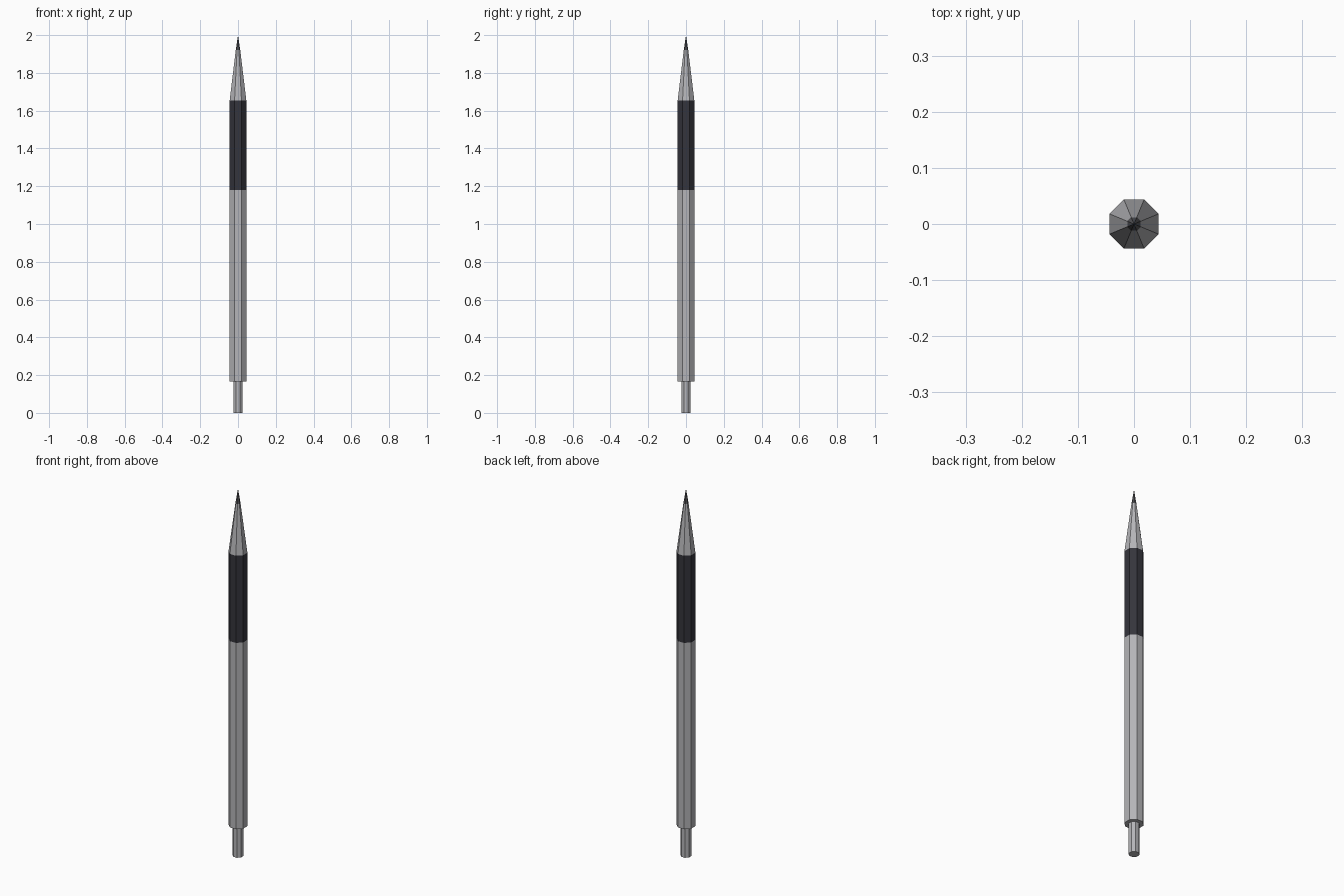
import bpy, bmesh, math
from mathutils import Vector

if "Cube" in bpy.data.objects:
    bpy.data.objects.remove(bpy.data.objects["Cube"])

SIDES = 8


def material(name, rgb):
    m = bpy.data.materials.new(name)
    m.diffuse_color = (*rgb, 1)
    m.use_nodes = True
    m.node_tree.nodes["Principled BSDF"].inputs["Base Color"].default_value = m.diffuse_color
    return m


def turned(name, profile, mat=None, cap_bottom=False):
    """Flat-sided octagonal part from (flat-to-centre radius, z) pairs."""
    bm = bmesh.new()
    rings = []
    for apothem, z in profile:
        if apothem == 0:
            rings.append([bm.verts.new((0, 0, z))])
            continue
        r = apothem / math.cos(math.pi / SIDES)
        angles = [(i + 0.5) * 2 * math.pi / SIDES for i in range(SIDES)]
        rings.append([bm.verts.new((r * math.cos(a), r * math.sin(a), z)) for a in angles])
    for low, high in zip(rings, rings[1:]):
        for i in range(SIDES):
            j = (i + 1) % SIDES
            if len(high) == 1:
                bm.faces.new((low[i], low[j], high[0]))
            else:
                bm.faces.new((low[i], low[j], high[j], high[i]))
    if cap_bottom:
        bm.faces.new(rings[0][::-1])
    mesh = bpy.data.meshes.new(name)
    bm.to_mesh(mesh)
    bm.free()
    obj = bpy.data.objects.new(name, mesh)
    bpy.context.collection.objects.link(obj)
    if mat:
        mesh.materials.append(mat)
    return obj


metal = material("metal", (0.46, 0.46, 0.48))
rubber = material("rubber", (0.035, 0.035, 0.045))
dark = material("dark_point", (0.1, 0.1, 0.11))

# Push button at the bottom
turned("push_button", [(0.025, 0), (0.025, 0.165)], metal, cap_bottom=True)
# Barrel, with the shoulder around the button
turned("barrel", [(0.025, 0.165), (0.044, 0.165), (0.044, 1.18)], metal)
# Dark grip
turned("grip", [(0.044, 1.18), (0.044, 1.655)], rubber)
# Tapered nose and writing point
turned("nose_cone", [(0.044, 1.655), (0.012, 1.92)], metal)
turned("writing_point", [(0.012, 1.92), (0, 2.0)], dark)
